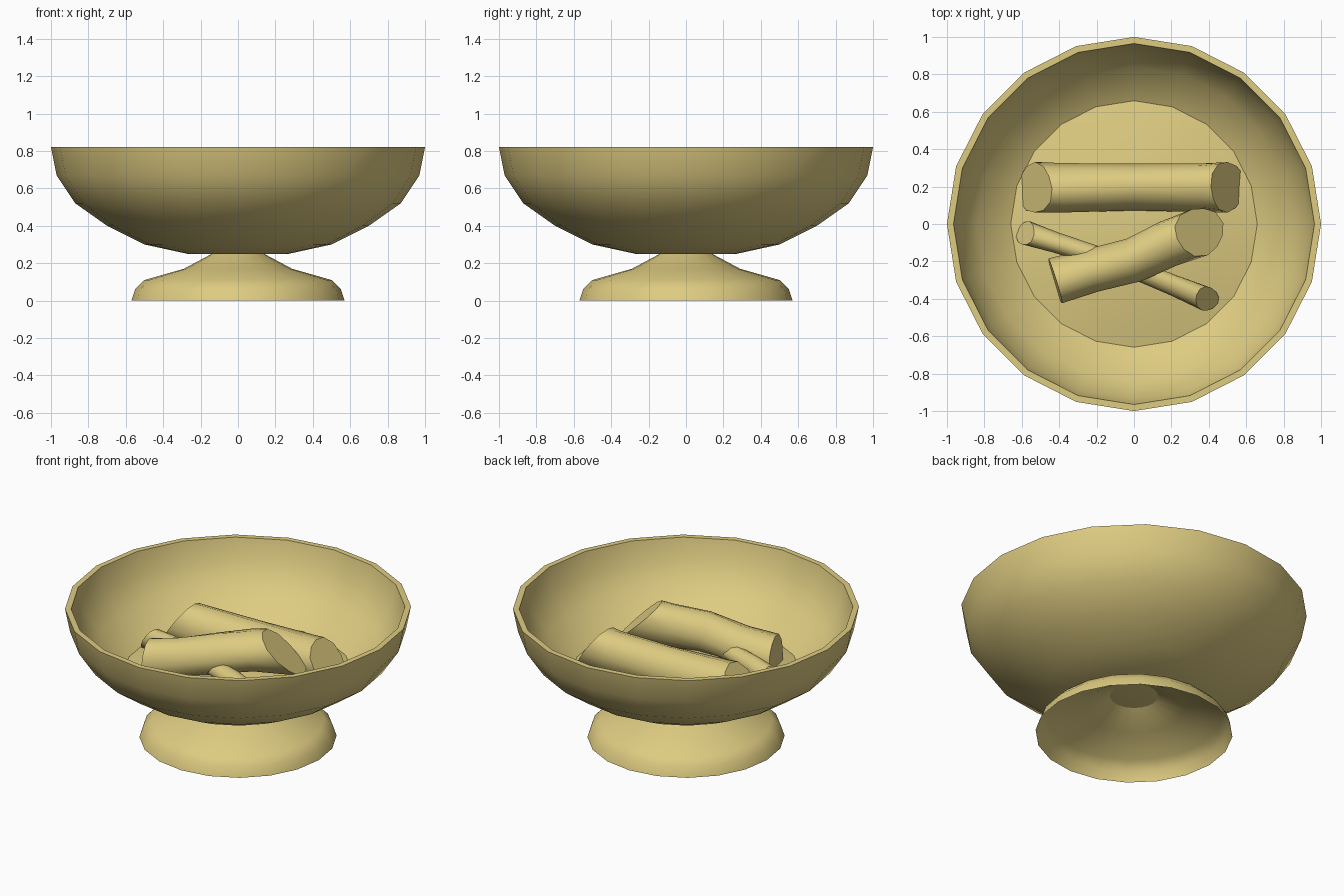
import bpy, bmesh, math
from mathutils import Vector

old = bpy.data.objects.get("Cube")
if old:
    bpy.data.objects.remove(old, do_unlink=True)

# single warm sand colour
COLOR = (0.73, 0.60, 0.22, 1.0)
sand = bpy.data.materials.new("sand_yellow")
sand.use_nodes = True
sand.diffuse_color = COLOR
sand.node_tree.nodes["Principled BSDF"].inputs["Base Color"].default_value = COLOR

SIDES = 20


def finish(name, bm, fix_normals=True, angle=40):
    if fix_normals:
        bmesh.ops.recalc_face_normals(bm, faces=bm.faces)
    mesh = bpy.data.meshes.new(name)
    bm.to_mesh(mesh)
    bm.free()
    mesh.materials.append(sand)
    obj = bpy.data.objects.new(name, mesh)
    bpy.context.collection.objects.link(obj)
    bpy.ops.object.select_all(action='DESELECT')
    obj.select_set(True)
    bpy.context.view_layer.objects.active = obj
    bpy.ops.object.shade_smooth_by_angle(angle=math.radians(angle))
    return obj


def lathe(name, profile, fix_normals=True):
    """Revolve (radius, height) points; radius 0 becomes a pole."""
    bm = bmesh.new()
    rings = []
    for r, z in profile:
        if r == 0:
            rings.append([bm.verts.new((0, 0, z))] * SIDES)
        else:
            steps = [2 * math.pi * i / SIDES for i in range(SIDES)]
            rings.append([bm.verts.new((r * math.cos(a), r * math.sin(a), z)) for a in steps])
    for low, high in zip(rings, rings[1:]):
        for i in range(SIDES):
            j = (i + 1) % SIDES
            corners = list(dict.fromkeys((low[i], low[j], high[j], high[i])))
            bm.faces.new(corners)
    return finish(name, bm, fix_normals)


def log(name, stations, cut_start, cut_end, sides=12):
    """Loft rings along (x, y, z, radius); cuts lean the end faces upward."""
    bm = bmesh.new()
    points = [Vector(s[:3]) for s in stations]
    last = len(points) - 1
    rings = []
    for k, p in enumerate(points):
        along = (points[min(k + 1, last)] - points[max(k - 1, 0)]).normalized()
        side = Vector((0, 0, 1)).cross(along).normalized()
        up = along.cross(side)
        lean = cut_start if k == 0 else -cut_end if k == last else 0
        ring = []
        for i in range(sides):
            a = 2 * math.pi * i / sides
            r = stations[k][3] * (1 + 0.05 * math.cos(3 * a + k))
            h = r * math.sin(a)
            ring.append(bm.verts.new(p + side * r * math.cos(a) + up * h + along * lean * h))
        rings.append(ring)
    for a, b in zip(rings, rings[1:]):
        for i in range(sides):
            j = (i + 1) % sides
            bm.faces.new((a[i], a[j], b[j], b[i]))
    bm.faces.new(rings[0][::-1])
    bm.faces.new(rings[-1])
    return finish(name, bm)


# bowl shell: outside from the base up, over the rim, down the inside
lathe("bowl", [(0, .25), (.27, .25), (.50, .30), (.70, .40), (.87, .52), (.97, .67),
               (1.0, .82), (.965, .82), (.935, .68), (.84, .545), (.68, .425),
               (.48, .335), (.26, .285), (0, .285)])

# hollow flared foot, open underneath
lathe("foot", [(.57, 0), (.55, .06), (.50, .11), (.29, .17), (.14, .25)], False)

# low ash mound filling the bottom of the bowl
lathe("ash_mound", [(.685, .41), (.52, .445), (.34, .475), (.17, .495), (0, .50)], False)

# logs
log("back_log", [(-.53, .19, .52, .135), (-.38, .19, .52, .132), (0, .20, .52, .125),
                 (.36, .20, .52, .130), (.50, .20, .52, .135)], .68, .68)
log("top_log", [(-.42, -.31, .50, .125), (-.22, -.25, .54, .118), (0, -.19, .60, .120),
                (.18, -.10, .63, .125), (.35, -.04, .64, .130)], .25, .95)
log("thin_stick", [(-.58, -.05, .49, .065), (-.42, -.10, .52, .055), (-.10, -.20, .53, .05),
                   (.20, -.32, .53, .055), (.39, -.40, .50, .065)], .9, 1.1)
